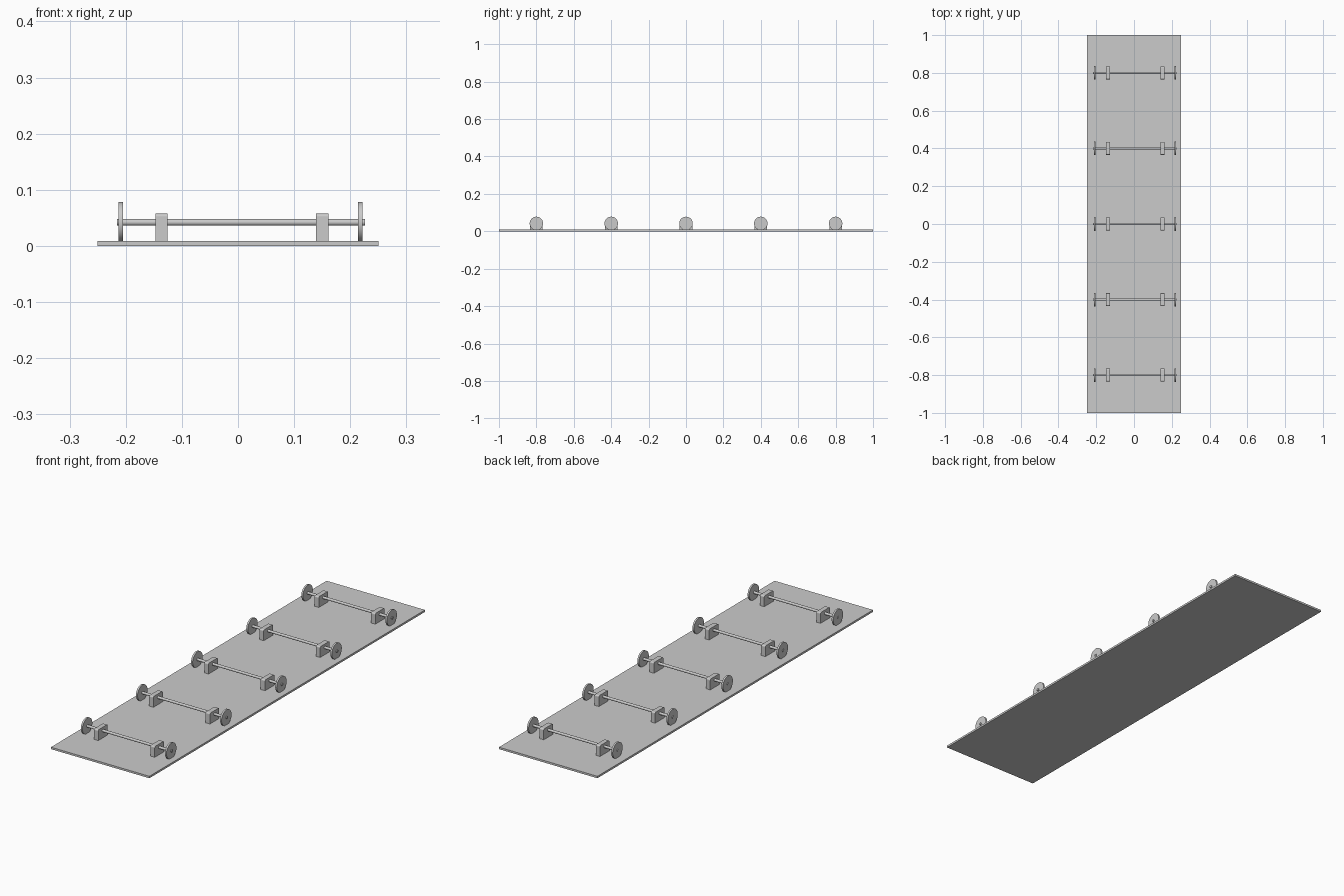
import bpy, bmesh, math

if "Cube" in bpy.data.objects:
    bpy.data.objects.remove(bpy.data.objects["Cube"])

AXLE_Z = 0.042


def box(name, x0, x1, y0, y1, z0, z1):
    bpy.ops.mesh.primitive_cube_add(size=1, location=((x0 + x1) / 2, (y0 + y1) / 2, (z0 + z1) / 2))
    ob = bpy.context.object
    ob.name = name
    ob.scale = (x1 - x0, y1 - y0, z1 - z0)
    bpy.ops.object.transform_apply(location=False, rotation=False, scale=True)
    return ob


def rod(name, x0, x1, y, r, sides=48):
    bpy.ops.mesh.primitive_cylinder_add(vertices=sides, radius=r, depth=x1 - x0,
                                        location=((x0 + x1) / 2, y, AXLE_Z),
                                        rotation=(0, math.pi / 2, 0))
    ob = bpy.context.object
    ob.name = name
    bpy.ops.object.shade_smooth_by_angle()
    return ob


def bearing(name, x0, x1, y):
    # block with rounded upper edges, extruded along x
    half, top, base, r = 0.034, 0.058, 0.008, 0.006
    prof = [(-half, base), (half, base)]
    for side, start in ((1, 0), (-1, 90)):
        for i in range(7):
            a = math.radians(start + i * 15)
            prof.append((side * (half - r) + r * math.cos(a), top - r + r * math.sin(a)))
    bm = bmesh.new()
    face = bm.faces.new([bm.verts.new((x0, y + p, z)) for p, z in prof])
    ext = bmesh.ops.extrude_face_region(bm, geom=[face])
    bmesh.ops.translate(bm, vec=(x1 - x0, 0, 0),
                        verts=[v for v in ext["geom"] if isinstance(v, bmesh.types.BMVert)])
    bmesh.ops.recalc_face_normals(bm, faces=bm.faces)
    me = bpy.data.meshes.new(name)
    bm.to_mesh(me)
    bm.free()
    ob = bpy.data.objects.new(name, me)
    bpy.context.collection.objects.link(ob)


# base plate
box("base_plate", -0.25, 0.25, -1, 1, 0, 0.009)

# five axle assemblies
for i in range(5):
    y = -0.8 + 0.4 * i
    n = i + 1
    rod(f"axle_{n}", -0.216, 0.226, y, 0.006, 32)
    rod(f"left_wheel_{n}", -0.213, -0.205, y, 0.036)
    rod(f"right_wheel_{n}", 0.214, 0.222, y, 0.036)
    bearing(f"left_bearing_{n}", -0.147, -0.126, y)
    bearing(f"right_bearing_{n}", 0.139, 0.161, y)
